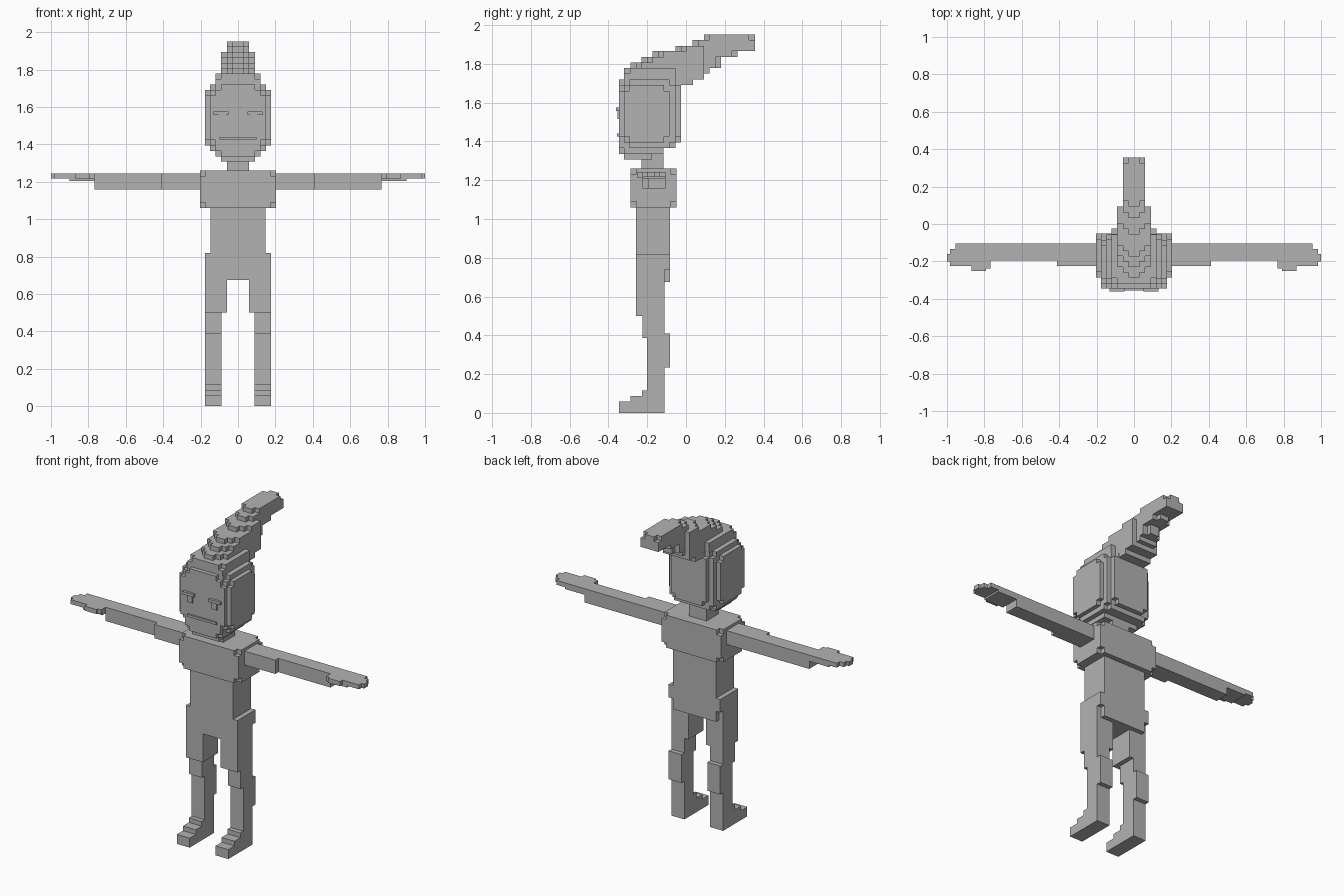
import bpy, bmesh, math
from itertools import product

V = 0.029  # size of one block step

mat = bpy.data.materials.new("plain grey")
mat.diffuse_color = (0.45, 0.45, 0.45, 1)


def solid(name, boxes):
    """Outer shell of a union of boxes given as (x0, x1, y0, y1, z0, z1)."""
    cuts = [sorted({round(b[a * 2 + k], 4) for b in boxes for k in (0, 1)}) for a in range(3)]
    filled = set()
    for cell in product(*(range(len(c) - 1) for c in cuts)):
        mid = [(cuts[a][cell[a]] + cuts[a][cell[a] + 1]) / 2 for a in range(3)]
        if any(all(b[a * 2] < mid[a] < b[a * 2 + 1] for a in range(3)) for b in boxes):
            filled.add(cell)
    bm = bmesh.new()
    verts = {}

    def vert(i):
        if i not in verts:
            verts[i] = bm.verts.new([cuts[a][i[a]] for a in range(3)])
        return verts[i]

    for cell in filled:
        for axis, side in product(range(3), (0, 1)):
            near = list(cell)
            near[axis] += 2 * side - 1
            if tuple(near) in filled:
                continue
            u, w = (axis + 1) % 3, (axis + 2) % 3
            ring = []
            for du, dw in ((0, 0), (1, 0), (1, 1), (0, 1)):
                i = list(cell)
                i[axis] += side
                i[u] += du
                i[w] += dw
                ring.append(vert(tuple(i)))
            bm.faces.new(ring if side else ring[::-1])
    bmesh.ops.dissolve_limit(bm, angle_limit=0.01, verts=bm.verts[:], edges=bm.edges[:])
    me = bpy.data.meshes.new(name)
    bm.to_mesh(me)
    bm.free()
    me.materials.append(mat)
    ob = bpy.data.objects.new(name, me)
    bpy.context.collection.objects.link(ob)
    return ob


def wide(h, *yz):
    """Box centred on x = 0 with half width h."""
    return (-h, h, *yz)


def notched(x0, x1, y0, y1, z0, z1, s=V):
    """Box with a small cube missing at every corner."""
    return [(x0 + s, x1 - s, y0, y1, z0, z1), (x0, x1, y0 + s, y1 - s, z0, z1),
            (x0, x1, y0, y1, z0 + s, z1 - s)]


def pair(name, boxes):
    """Right part and its mirror image on the left."""
    solid("right_" + name, boxes)
    solid("left_" + name, [(-b[1], -b[0], *b[2:]) for b in boxes])


# Head: nested layers giving stepped, rounded edges, with a tapering chin
head = notched(-0.176, 0.176, -0.32, -0.085, 1.395, 1.69)
head += notched(-0.15, 0.15, -0.345, -0.055, 1.395, 1.69)
head += notched(-0.15, 0.15, -0.32, -0.055, 1.365, 1.72)
head += notched(-0.12, 0.12, -0.345, -0.025, 1.395, 1.72)
head += [wide(0.12, -0.32, -0.055, 1.69, 1.75), wide(0.09, -0.32, -0.025, 1.69, 1.778),
         wide(0.12, -0.29, -0.055, 1.69, 1.778),
         wide(0.12, -0.345, -0.115, 1.365, 1.4), wide(0.09, -0.345, -0.115, 1.336, 1.4),
         wide(0.12, -0.32, -0.115, 1.336, 1.4), wide(0.09, -0.32, -0.175, 1.307, 1.4),
         wide(0.06, -0.32, -0.115, 1.307, 1.4)]
solid("head", head)

# Hair: swept-back crest, each level with a pointed stepped front
hair = []
for y0, y1, z0, z1 in [(-0.025, 0.035, 1.69, 1.72), (-0.025, 0.093, 1.72, 1.75),
                       (-0.025, 0.122, 1.75, 1.778), (-0.287, 0.18, 1.778, 1.807),
                       (-0.23, 0.18, 1.807, 1.836), (-0.173, 0.266, 1.836, 1.865),
                       (-0.055, 0.355, 1.865, 1.893), (0.033, 0.355, 1.893, 1.922),
                       (0.093, 0.355, 1.922, 1.95)]:
    step = 0 if z1 < 1.78 else V
    hair += [wide(0.03, y0, y1, z0, z1), wide(0.06, y0 + step, y1 - step, z0, z1)]
    if y0 + 2 * step < 0.09:
        hair.append(wide(0.09, y0 + 2 * step, min(y1, 0.093), z0, z1))
hair.append(wide(0.06, 0.2, 0.355, 1.865, 1.922))
solid("hair", hair)

# Face details
pair("brow", [(0.05, 0.13, -0.36, -0.345, 1.557, 1.575)])
pair("eye", [(0.065, 0.102, -0.353, -0.345, 1.515, 1.557)])
solid("mouth", [wide(0.1, -0.355, -0.345, 1.425, 1.44)])

# Neck, chest and waist
solid("neck", [wide(0.06, -0.23, -0.115, 1.26, 1.336)])
solid("chest", notched(-0.202, 0.202, -0.285, -0.05, 1.06, 1.26))
solid("waist", [wide(0.147, -0.257, -0.082, 0.675, 1.06)])

# Arms with flat stepped hands and thumbs
pair("arm", [(0.202, 0.412, -0.225, -0.105, 1.158, 1.243),
             (0.412, 0.767, -0.195, -0.105, 1.158, 1.243)])
pair("hand", [(0.767, 0.9, -0.225, -0.105, 1.205, 1.243),
              (0.79, 0.87, -0.25, -0.225, 1.215, 1.243),
              (0.767, 0.87, -0.238, -0.225, 1.215, 1.243),
              (0.9, 0.955, -0.225, -0.105, 1.216, 1.243),
              (0.955, 0.983, -0.225, -0.133, 1.216, 1.243),
              (0.983, 1.0, -0.2, -0.16, 1.216, 1.243)])

# Legs: hip panel, thigh, knee, shin, calf and stepped foot
pair("leg", [(0.147, 0.176, -0.257, -0.082, 0.74, 0.82),
             (0.147, 0.176, -0.257, -0.11, 0.5, 0.74),
             (0.06, 0.147, -0.257, -0.11, 0.5, 0.675),
             (0.088, 0.176, -0.225, -0.11, 0.385, 0.5),
             (0.088, 0.176, -0.2, -0.11, 0.0, 0.385),
             (0.088, 0.176, -0.11, -0.082, 0.235, 0.41),
             (0.088, 0.176, -0.345, -0.2, 0.0, 0.058),
             (0.088, 0.176, -0.285, -0.2, 0.058, 0.087),
             (0.088, 0.176, -0.228, -0.2, 0.087, 0.116)])
